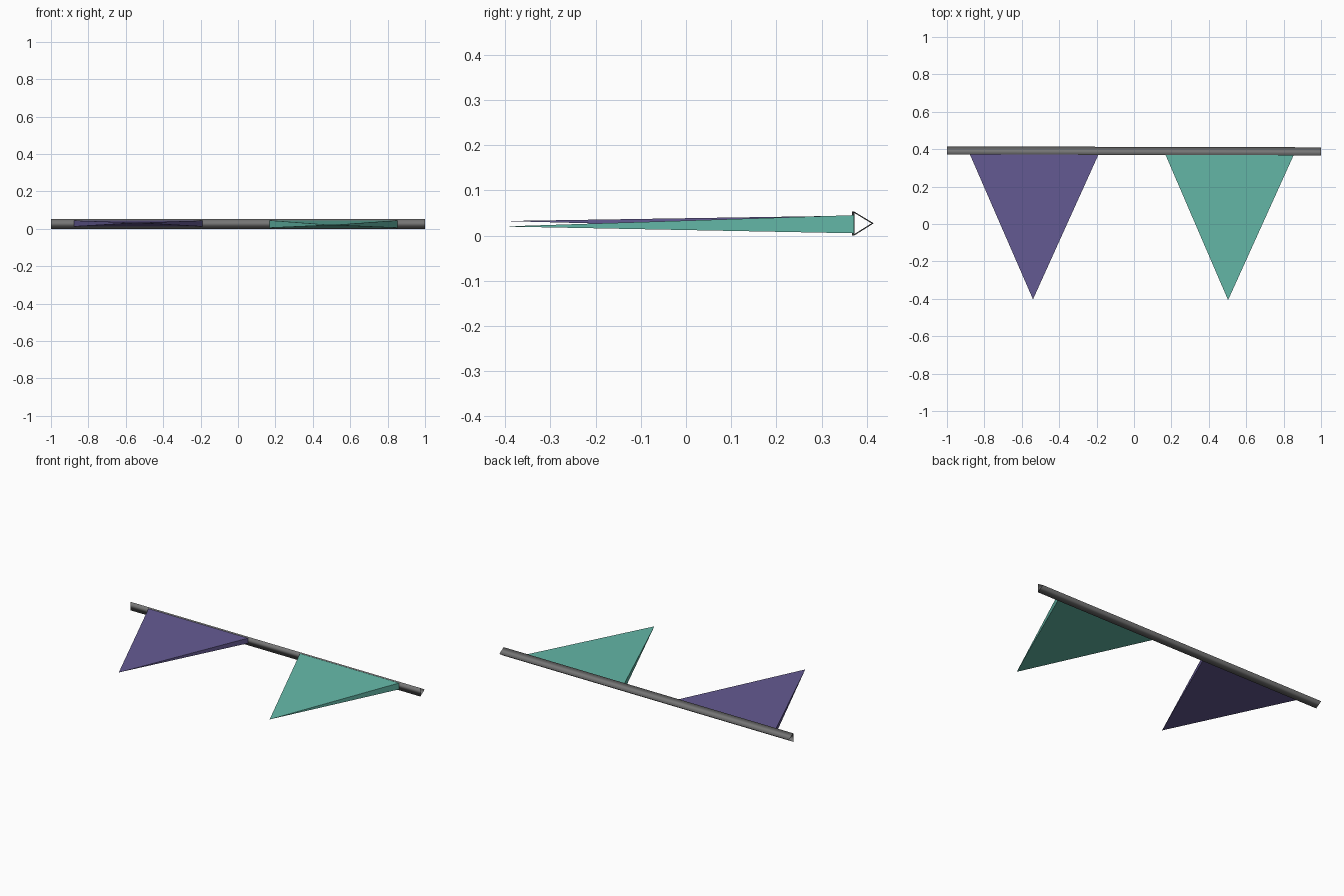
import bpy
import bmesh

cube = bpy.data.objects.get("Cube")
if cube:
    bpy.data.objects.remove(cube)


def make_material(name, srgb):
    color = [((c + 0.055) / 1.055) ** 2.4 for c in srgb] + [1.0]
    mat = bpy.data.materials.new(name)
    mat.use_nodes = True
    mat.diffuse_color = color
    bsdf = next(n for n in mat.node_tree.nodes if n.type == "BSDF_PRINCIPLED")
    bsdf.inputs["Base Color"].default_value = color
    return mat


def make_loft(name, ring_a, ring_b, mat, smooth=False, capped=True):
    """Bridge two outlines with the same number of points."""
    bm = bmesh.new()
    a = [bm.verts.new(p) for p in ring_a]
    b = [bm.verts.new(p) for p in ring_b]
    n = len(a)
    for i in range(n):
        j = (i + 1) % n
        bm.faces.new((a[i], a[j], b[j], b[i]))
    if capped:
        bm.faces.new(a)
        bm.faces.new(b)
    # Collapse coincident points so the pennants end in a sharp tip
    bmesh.ops.remove_doubles(bm, verts=bm.verts, dist=0.0001)
    bmesh.ops.recalc_face_normals(bm, faces=bm.faces)
    for face in bm.faces:
        face.smooth = smooth
    mesh = bpy.data.meshes.new(name)
    bm.to_mesh(mesh)
    bm.free()
    mesh.materials.append(mat)
    obj = bpy.data.objects.new(name, mesh)
    bpy.context.collection.objects.link(obj)
    return obj


grey = make_material("rope grey", (0.46, 0.46, 0.46))
purple = make_material("pennant purple", (0.395, 0.355, 0.575))
teal = make_material("pennant teal", (0.395, 0.725, 0.66))

# Rope: an open three-sided tube, very slightly skewed
def rope_ring(x, y):
    return [(x, y, 0.0), (x, y + 0.043, 0.027), (x, y, 0.053)]

make_loft("rope", rope_ring(-1, 0.372), rope_ring(1, 0.367), grey,
          smooth=True, capped=False)


# Pennants: wedges, thick at the rope and thinning to a point
def pennant(name, left, right, bottom, top, tip, mat):
    y = 0.371
    edge = [(left, y, bottom), (right, y, bottom),
            (right, y, top), (left, y, top)]
    bm = bmesh.new()
    ring = [bm.verts.new(p) for p in edge]
    point = bm.verts.new(tip)
    bm.faces.new(ring)
    for i in range(4):
        bm.faces.new((ring[i], ring[(i + 1) % 4], point))
    bmesh.ops.recalc_face_normals(bm, faces=bm.faces)
    mesh = bpy.data.meshes.new(name)
    bm.to_mesh(mesh)
    bm.free()
    mesh.materials.append(mat)
    obj = bpy.data.objects.new(name, mesh)
    bpy.context.collection.objects.link(obj)


pennant("right_pennant", -0.877, -0.19, 0.012, 0.044, (-0.54, -0.403, 0.032), purple)
pennant("left_pennant", 0.168, 0.855, 0.005, 0.045, (0.503, -0.407, 0.02), teal)
